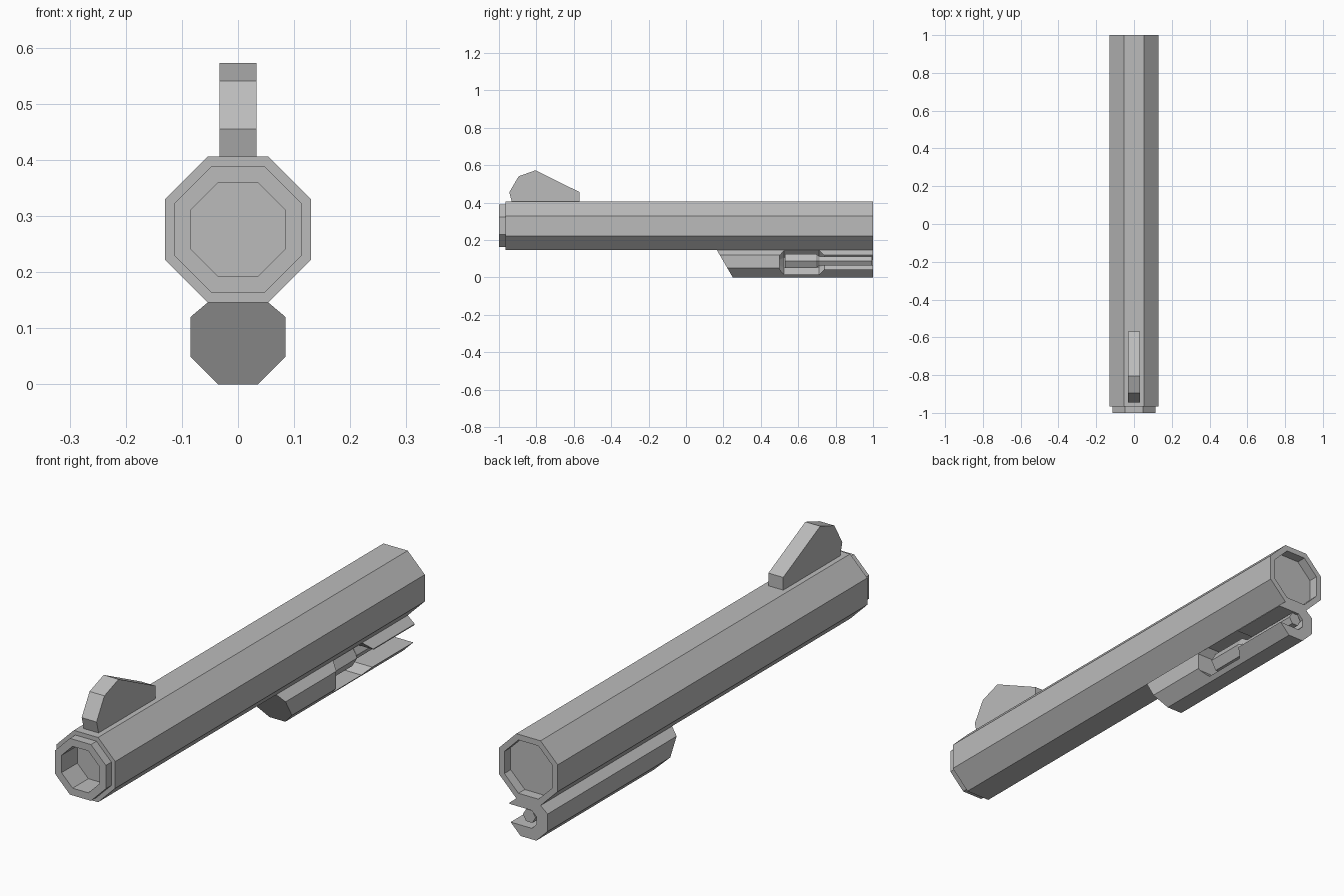
import bpy, bmesh, math

old = bpy.data.objects.get("Cube")
if old:
    bpy.data.objects.remove(old, do_unlink=True)

steel = bpy.data.materials.new("plain_grey_steel")
steel.use_nodes = True
GREY = (0.5, 0.5, 0.5, 1)
steel.diffuse_color = GREY
steel.node_tree.nodes["Principled BSDF"].inputs["Base Color"].default_value = GREY


def finish(name, bm):
    bmesh.ops.recalc_face_normals(bm, faces=bm.faces)
    mesh = bpy.data.meshes.new(name)
    bm.to_mesh(mesh)
    bm.free()
    mesh.materials.append(steel)
    obj = bpy.data.objects.new(name, mesh)
    bpy.context.collection.objects.link(obj)
    return obj


def skin(name, loops):
    """Closed solid through a series of matching loops."""
    bm = bmesh.new()
    rings = [[bm.verts.new(p) for p in loop] for loop in loops]
    n = len(rings[0])
    for a, b in zip(rings, rings[1:]):
        for i in range(n):
            j = (i + 1) % n
            bm.faces.new((a[i], a[j], b[j], b[i]))
    bm.faces.new(rings[0])
    bm.faces.new(rings[-1])
    return finish(name, bm)


def lathe(name, steps, z, sides, turn=0.0, stretch=0.0):
    """Faceted turning along y; stretch pulls the left half outwards."""
    loops = []
    for y, r in steps:
        loop = []
        for i in range(sides):
            a = turn + math.tau * i / sides
            x = r * math.cos(a)
            loop.append((x + (stretch if x > 0 else 0), y, z + r * math.sin(a)))
        loops.append(loop)
    return skin(name, loops)


EIGHTH = math.pi / 8


def flats(*steps):
    """Turn half widths across flats into corner radii of an octagon."""
    return [(y, h / math.cos(EIGHTH)) for y, h in steps]


# Octagonal barrel with muzzle collar, bore and shallow rear socket
lathe("barrel", flats((-0.9, 0.084), (-1, 0.084), (-1, 0.113), (-0.965, 0.113),
                      (-0.965, 0.13), (1, 0.13), (1, 0.107), (0.96, 0.107)),
      0.276, 8, EIGHTH)

# Front sight blade
blade = [(-0.93, 0.4), (-0.945, 0.455), (-0.895, 0.541),
         (-0.805, 0.573), (-0.57, 0.457), (-0.57, 0.4)]
skin("front_sight", [[(x, y, z) for y, z in blade] for x in (-0.033, 0.033)])

# Lug under the barrel, with a raked front end
half = [(0.035, 0), (0.085, 0.05), (0.085, 0.12), (0.053, 0.147)]
section = half + [(-x, z) for x, z in reversed(half)]
lug = skin("under_lug", [[(x, 0.165 + (0.147 - z) * 0.58, z) for x, z in section],
                         [(x, 1, z) for x, z in section]])

# Pocket and channel opening on the left side of the lug
cutter = lathe("lug_cutter", flats((0.5, 0.036), (0.525, 0.065), (0.712, 0.065),
                                   (0.74, 0.036), (1.1, 0.036)),
               0.08, 8, EIGHTH, 0.15)
cutter.hide_render = True
cut = lug.modifiers.new("pocket", "BOOLEAN")
cut.operation = "DIFFERENCE"
cut.solver = "EXACT"
cut.object = cutter
bpy.context.view_layer.objects.active = lug
bpy.ops.object.modifier_apply(modifier=cut.name)
bpy.data.objects.remove(cutter, do_unlink=True)

# Six-sided ejector rod inside the lug
lathe("ejector_rod", [(0.53, 0.043), (0.695, 0.043), (0.715, 0.028), (0.995, 0.028)],
      0.088, 6)
